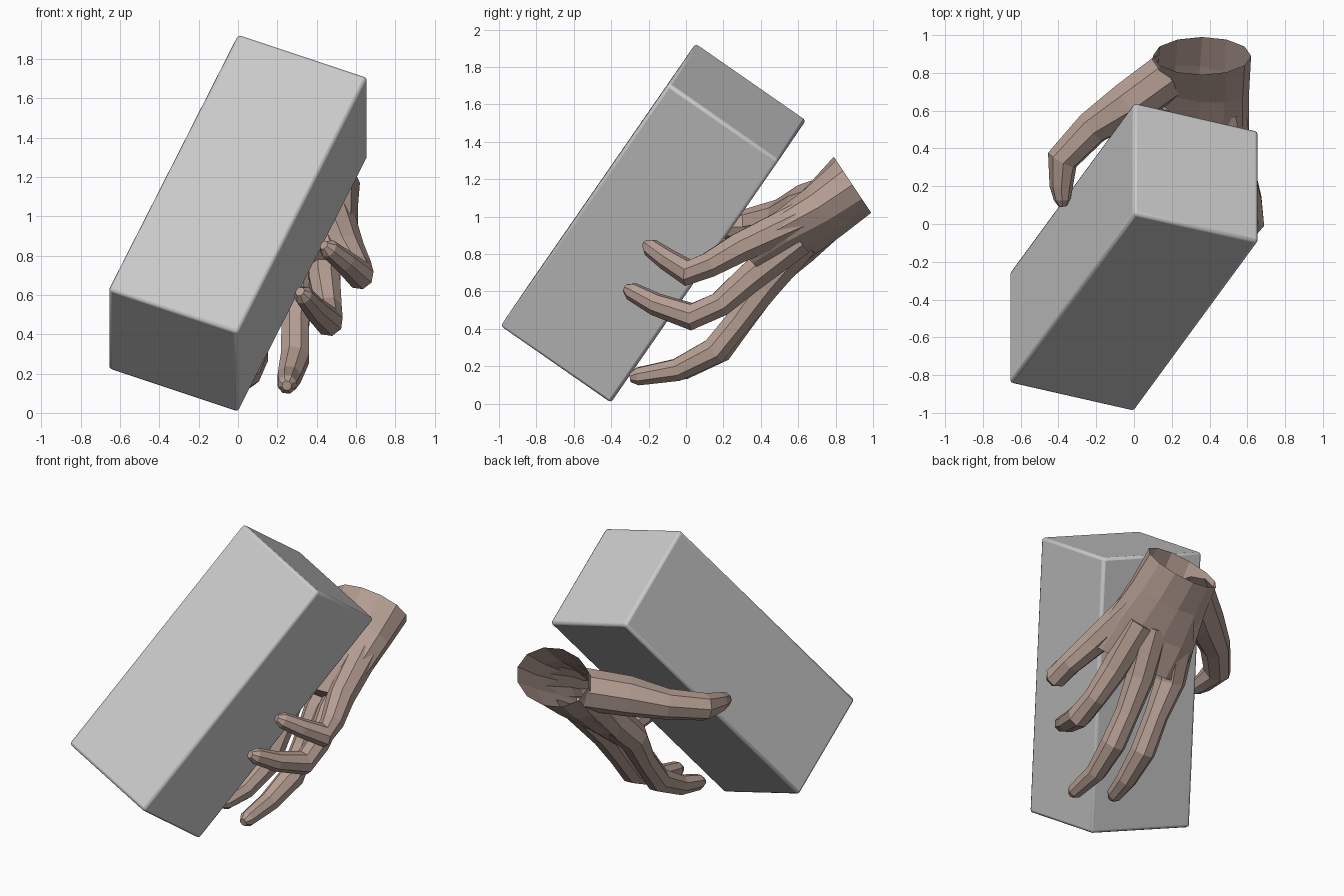
import bpy, bmesh, math
from mathutils import Vector as V, Matrix

if "Cube" in bpy.data.objects:
    bpy.data.objects.remove(bpy.data.objects["Cube"])


def new_object(name, bm):
    bmesh.ops.recalc_face_normals(bm, faces=bm.faces[:])
    me = bpy.data.meshes.new(name)
    bm.to_mesh(me)
    bm.free()
    ob = bpy.data.objects.new(name, me)
    bpy.context.collection.objects.link(ob)
    return ob


def loft(name, rings):
    """Closed skin through rings of points."""
    bm = bmesh.new()
    rows = [[bm.verts.new(p) for p in r] for r in rings]
    n = len(rows[0])
    for a, b in zip(rows, rows[1:]):
        for i in range(n):
            j = (i + 1) % n
            bm.faces.new((a[i], a[j], b[j], b[i]))
    bm.faces.new(rows[0][::-1])
    bm.faces.new(rows[-1])
    return new_object(name, bm)


def ellipse(c, u, v, n):
    c, u, v = V(c), V(u), V(v)
    return [c + u * math.cos(2 * math.pi * i / n) + v * math.sin(2 * math.pi * i / n)
            for i in range(n)]


def digit(name, path, ref, n=8):
    """Jointed tube; path entries are x, y, z, radius, ending in a blunt tip."""
    pts = [V(p[:3]) for p in path]
    rad = [p[3] for p in path]
    d = (pts[-1] - pts[-2]).normalized()
    pts.append(pts[-1] + d * rad[-1] * 0.8)
    rad.append(rad[-1] * 0.5)
    rings = []
    for i, p in enumerate(pts):
        t = (pts[min(i + 1, len(pts) - 1)] - pts[max(i - 1, 0)]).normalized()
        u = (ref - t * ref.dot(t)).normalized()
        rings.append(ellipse(p, u * rad[i], t.cross(u) * rad[i], n))
    return loft(name, rings)


# Tilted block
e1, e2, ax = V((.66, -.15, -.22)), V((0, .59, -.41)), V((.66, .9, 1.30))
bm = bmesh.new()
bmesh.ops.create_cube(bm, size=1)
m = Matrix((e1, e2, ax)).transposed().to_4x4()
m.translation = (0, -.175, .965)
bm.transform(m)
block = new_object("block", bm)
bev = block.modifiers.new("bevel", 'BEVEL')
bev.width, bev.segments = .018, 2
bpy.context.view_layer.objects.active = block
block.select_set(True)
bpy.ops.object.shade_smooth_by_angle(angle=math.radians(40))

# Palm, from wrist to knuckle row
hand = loft("hand", [
    ellipse((.36, .89, 1.17), (.26, 0, 0), (0, -.1, .15), 12),
    ellipse((.35, .74, 1.03), (.26, -.03, .02), (0, -.095, .13), 12),
    ellipse((.33, .56, .88), (.28, -.07, .05), (0, -.09, .11), 12),
    ellipse((.32, .40, .73), (.28, -.09, .07), (.01, -.07, .08), 12)])

# Fingers and thumb
row = V((.52, -.16, .14))
fingers = {
    "little_finger": [(.50, .60, .98, .10), (.56, .28, .83, .085), (.61, .12, .74, .072),
                      (.62, .01, .70, .074), (.54, -.10, .77, .06), (.46, -.19, .835, .05)],
    "ring_finger": [(.44, .60, .88, .10), (.44, .34, .67, .085), (.46, .18, .53, .072),
                    (.46, .03, .465, .076), (.39, -.16, .53, .062), (.33, -.29, .60, .05)],
    "middle_finger": [(.36, .62, .87, .10), (.30, .42, .63, .09), (.29, .28, .44, .075),
                      (.29, .15, .28, .078), (.26, -.05, .18, .064), (.25, -.26, .145, .05)],
    "index_finger": [(.20, .68, .95, .12), (.08, .44, .67, .095), (.09, .32, .48, .075),
                     (.08, .18, .29, .078), (.05, -.01, .19, .064), (.02, -.16, .16, .05)],
}
parts = [digit(k, p, row) for k, p in fingers.items()]
parts.append(digit("thumb", [
    (.20, .80, 1.10, .13), (-.02, .64, 1.05, .125), (-.22, .51, 1.0, .095),
    (-.38, .34, .96, .085), (-.385, .20, .94, .062), (-.38, .13, .93, .045)], V((0, -.3, .8))))

# Fuse the digits into the palm
for p in parts:
    b = hand.modifiers.new(p.name, 'BOOLEAN')
    b.operation, b.solver, b.object = 'UNION', 'EXACT', p
dg = bpy.context.evaluated_depsgraph_get()
bm = bmesh.new()
bm.from_mesh(bpy.data.meshes.new_from_object(hand.evaluated_get(dg)))
hand.modifiers.clear()
for p in parts:
    bpy.data.objects.remove(p)

# Open the wrist end
c, nrm = V((.36, .89, 1.17)), V((0, .15, .1)).normalized()
cap = [f for f in bm.faces if all(abs((v.co - c).dot(nrm)) < .003 for v in f.verts)]
bmesh.ops.delete(bm, geom=cap, context='FACES')
bm.to_mesh(hand.data)
bm.free()

skin = bpy.data.materials.new("skin")
skin.diffuse_color = (.46, .34, .29, 1)
skin.use_nodes = True
skin.node_tree.nodes["Principled BSDF"].inputs["Base Color"].default_value = skin.diffuse_color
hand.data.materials.clear()
hand.data.materials.append(skin)
